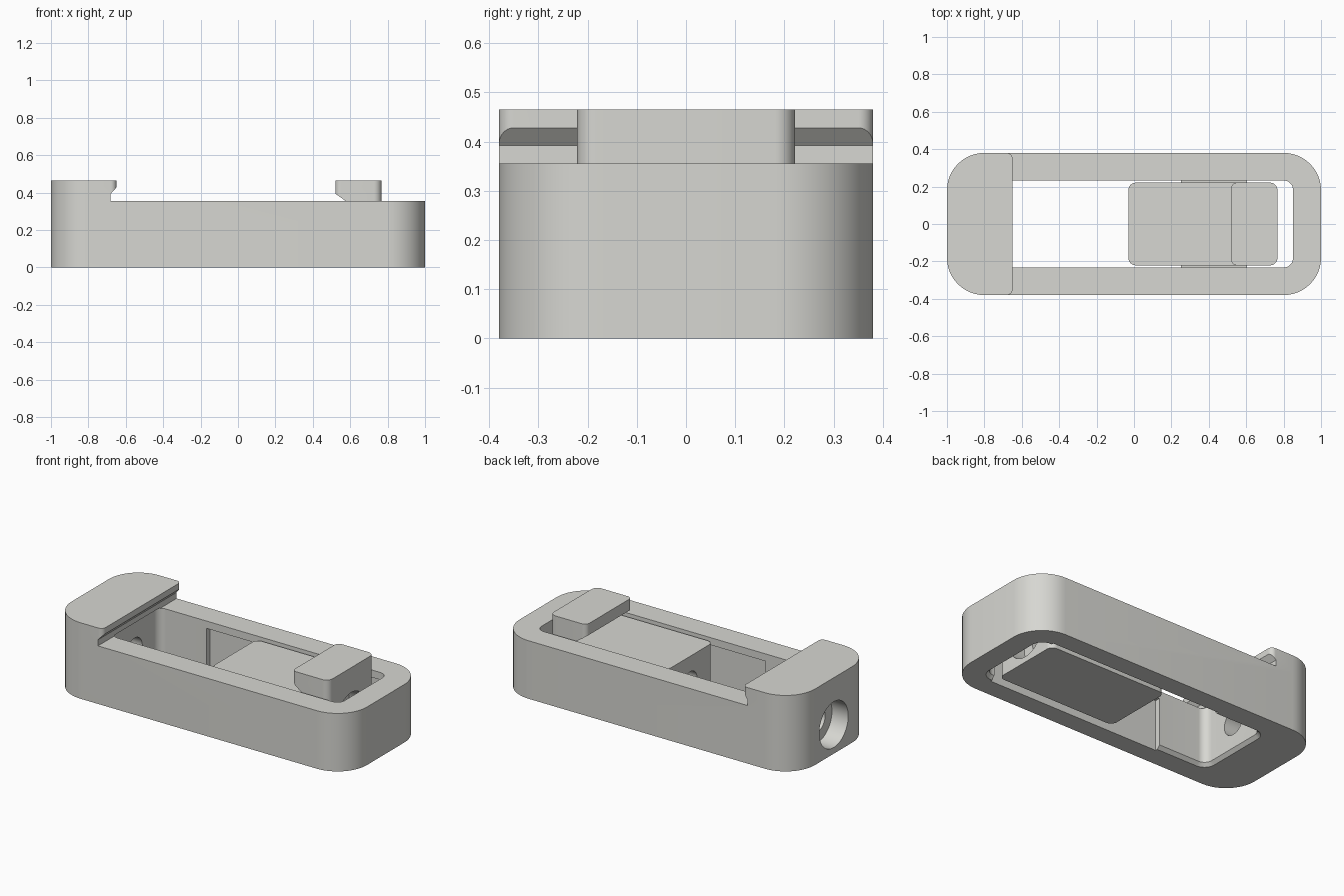
import bpy, bmesh, math

if "Cube" in bpy.data.objects:
    bpy.data.objects.remove(bpy.data.objects["Cube"])

grey = bpy.data.materials.new("warm light grey")
grey.diffuse_color = (0.68, 0.68, 0.645, 1)
grey.use_nodes = True
grey.node_tree.nodes["Principled BSDF"].inputs["Base Color"].default_value = grey.diffuse_color


def finish(bm, name, cutter=False):
    bmesh.ops.recalc_face_normals(bm, faces=bm.faces)
    me = bpy.data.meshes.new(name)
    bm.to_mesh(me)
    bm.free()
    ob = bpy.data.objects.new(name, me)
    bpy.context.collection.objects.link(ob)
    me.materials.append(grey)
    ob.hide_render = cutter
    return ob


def loft(rings, name, cutter=False):
    """Skin between closed rings of points, capped at both ends."""
    bm = bmesh.new()
    vs = [[bm.verts.new(p) for p in r] for r in rings]
    n = len(vs[0])
    for a, b in zip(vs, vs[1:]):
        for i in range(n):
            j = (i + 1) % n
            bm.faces.new((a[i], a[j], b[j], b[i]))
    bm.faces.new(vs[0])
    bm.faces.new(vs[-1])
    return finish(bm, name, cutter)


def plan(x0, x1, w, r_left, r_right, z, seg=12):
    """Rounded rectangle of half width w, with its own radius at each end."""
    pts = []
    corners = ((x1, w, r_right), (x0, w, r_left), (x0, -w, r_left), (x1, -w, r_right))
    for k, (x, y, r) in enumerate(corners):
        cx = x - r if x == x1 else x + r
        cy = y - r if y > 0 else y + r
        for i in range(seg + 1):
            a = math.pi / 2 * (k + i / seg)
            pts.append((cx + r * math.cos(a), cy + r * math.sin(a), z))
    return pts


def prism(name, x0, x1, w, rl, rr, z0, z1, cutter=False):
    return loft([plan(x0, x1, w, rl, rr, z) for z in (z0, z1)], name, cutter)


def profile(name, xz, w, cutter=False):
    return loft([[(x, y, z) for x, z in xz] for y in (-w, w)], name, cutter)


def box(name, x0, x1, y0, y1, z0, z1, cutter=False):
    ring = lambda z: [(x0, y0, z), (x1, y0, z), (x1, y1, z), (x0, y1, z)]
    return loft([ring(z0), ring(z1)], name, cutter)


def rod(name, x0, x1, r, z, cutter=True, n=48):
    ring = lambda x: [(x, r * math.cos(2 * math.pi * i / n),
                       z + r * math.sin(2 * math.pi * i / n)) for i in range(n)]
    return loft([ring(x0), ring(x1)], name, cutter)


def boolean(ob, tool, op):
    m = ob.modifiers.new(op, 'BOOLEAN')
    m.operation, m.object, m.solver = op, tool, 'EXACT'
    bpy.context.view_layer.objects.active = ob
    bpy.ops.object.modifier_apply(modifier=m.name)
    bpy.data.objects.remove(tool)


def smooth(ob):
    bpy.ops.object.select_all(action='DESELECT')
    ob.select_set(True)
    bpy.context.view_layer.objects.active = ob
    bpy.ops.object.shade_smooth_by_angle(angle=math.radians(25))


# Frame: long rounded block with an undercut fixed jaw at the left end
frame = prism("frame", -1, 1, 0.38, 0.2, 0.2, 0, 0.465)
boolean(frame, profile("jaw_cut", [(-0.682, 0.355), (1.2, 0.355), (1.2, 0.6),
                                   (-0.65, 0.6), (-0.65, 0.428), (-0.682, 0.392)],
                       0.6, True), 'DIFFERENCE')
# Small rounding of the jaw lip corners
lip = prism("lip_round", -1.2, -0.65, 0.38, 0.02, 0.03, 0.355, 0.6, True)
lip_lower = box("lip_lower", -1.2, 1.2, -0.6, 0.6, -0.1, 0.355, True)
boolean(lip, lip_lower, 'UNION')
boolean(frame, lip, 'INTERSECT')

# Through opening, flared at the bottom rim
opening = loft([plan(-0.72, 0.87, 0.2525, 0.07, 0.07, -0.001),
                plan(-0.70, 0.85, 0.2325, 0.05, 0.05, 0.02),
                plan(-0.70, 0.85, 0.2325, 0.05, 0.05, 0.36)], "opening", True)
boolean(frame, opening, 'DIFFERENCE')

# Guide recesses in both inner side walls
boolean(frame, box("guide_recess", -0.375, 0.79, -0.265, 0.265, -0.1, 0.31, True), 'DIFFERENCE')

# Screw hole and counterbore through the left end
boolean(frame, rod("screw_hole", -1.1, -0.6, 0.075, 0.178), 'DIFFERENCE')
boolean(frame, rod("counterbore", -1.1, -0.89, 0.14, 0.178), 'DIFFERENCE')
smooth(frame)

# Slider: rounded block whose right end rises into the moving jaw
slider = prism("slider", -0.03, 0.767, 0.221, 0.04, 0.04, 0.01, 0.338)
jaw = prism("moving_jaw", 0.52, 0.767, 0.221, 0.03, 0.04, 0.2, 0.465)
boolean(jaw, profile("jaw_undercut", [(0.4, 0.1), (0.6, 0.1), (0.6, 0.338),
                                      (0.52, 0.395), (0.4, 0.395)], 0.6, True), 'DIFFERENCE')
boolean(slider, jaw, 'UNION')

# Guide tabs that run in the recesses
boolean(slider, box("guide_tabs", 0.25, 0.605, -0.258, 0.258, 0.08, 0.3, True), 'UNION')

# Screw bore through the slider, widened at the right end
boolean(slider, rod("slider_bore", -0.2, 0.9, 0.065, 0.178), 'DIFFERENCE')
boolean(slider, rod("slider_counterbore", 0.66, 0.9, 0.135, 0.178), 'DIFFERENCE')
smooth(slider)
